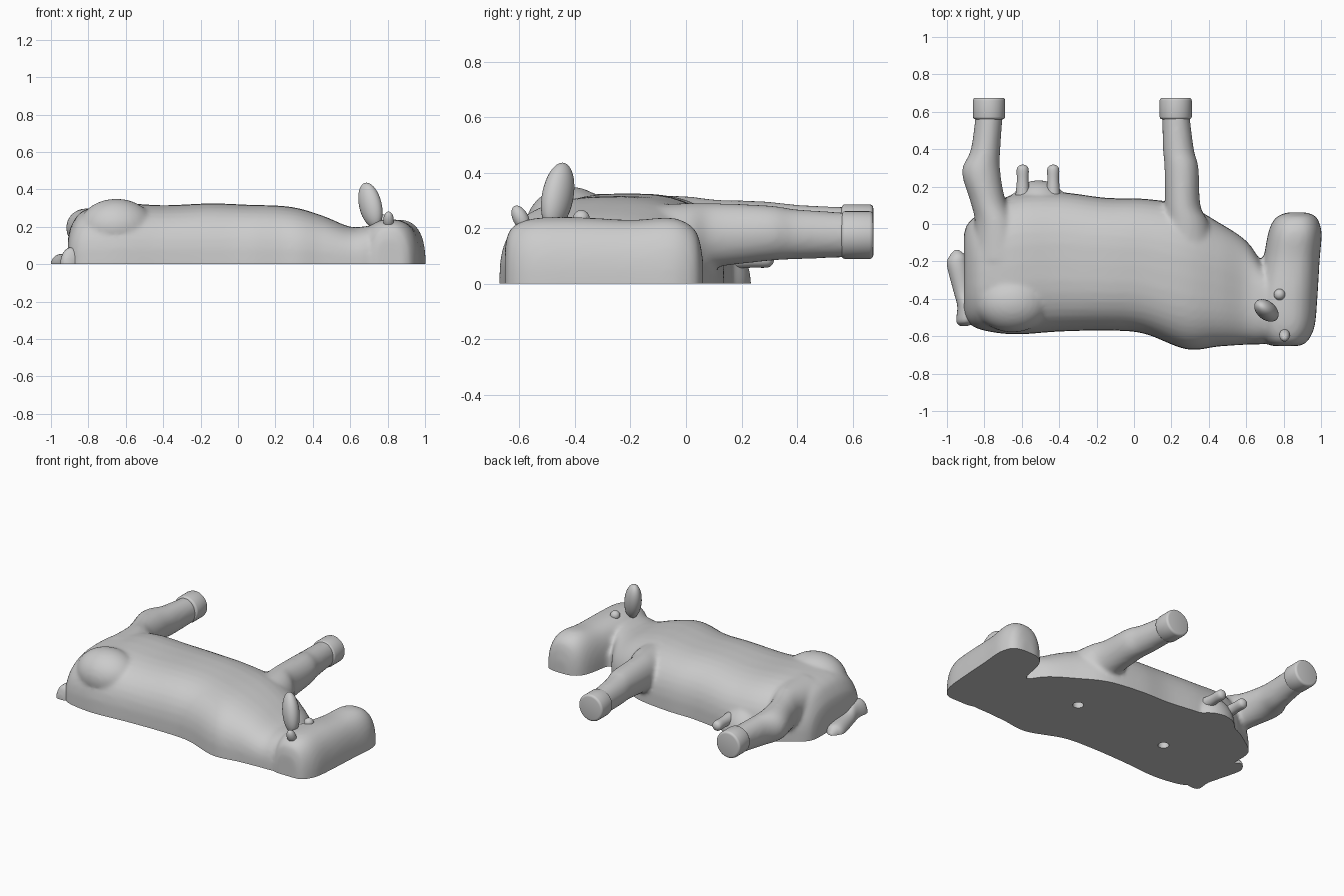
import bpy, bmesh, math
from mathutils import Vector, Matrix

cube = bpy.data.objects.get("Cube")
if cube:
    bpy.data.objects.remove(cube, do_unlink=True)

GREY = bpy.data.materials.new("plain grey")
GREY.use_nodes = True
GREY.diffuse_color = (0.6, 0.6, 0.6, 1)
GREY.node_tree.nodes["Principled BSDF"].inputs["Base Color"].default_value = GREY.diffuse_color


def catmull(a, b, c, d, t):
    return 0.5 * (2 * b + (c - a) * t + (2 * a - 5 * b + 4 * c - d) * t * t
                  + (3 * b - a - 3 * c + d) * t ** 3)


def refine(rows, steps=5):
    out = []
    for i in range(len(rows) - 1):
        quad = [rows[max(0, min(len(rows) - 1, i + k))] for k in (-1, 0, 1, 2)]
        out += [[catmull(*col, s / steps) for col in zip(*quad)] for s in range(steps)]
    return out + [list(rows[-1])]


def loft(bm, axis, rows, power=2.0, sides=40):
    """Rows hold station, low edge, high edge, centre height, half height."""
    rings = []
    for s, lo, hi, zc, h in refine(rows):
        ring = []
        for k in range(sides):
            a = math.tau * k / sides
            c, n = math.cos(a), math.sin(a)
            u = (lo + hi) / 2 + (hi - lo) / 2 * math.copysign(abs(c) ** (2 / power), c)
            z = zc + h * math.copysign(abs(n) ** (2 / power), n)
            ring.append(bm.verts.new((s, u, z) if axis == "x" else (u, s, z)))
        rings.append(ring)
    for r, q in zip(rings, rings[1:]):
        for k in range(sides):
            j = (k + 1) % sides
            bm.faces.new((r[k], r[j], q[j], q[k]))
    bm.faces.new(rings[0])
    bm.faces.new(rings[-1])


def blob(bm, centre, size, direction=(0, 0, 1)):
    turn = Vector(direction).to_track_quat("Z", "Y").to_matrix().to_4x4()
    m = Matrix.Translation(centre) @ turn @ Matrix.Diagonal((*size, 1))
    bmesh.ops.create_uvsphere(bm, u_segments=28, v_segments=18, radius=1, matrix=m)


def cut_floor(bm):
    bmesh.ops.bisect_plane(bm, geom=bm.verts[:] + bm.edges[:] + bm.faces[:], dist=1e-5,
                           plane_co=(0, 0, 0), plane_no=(0, 0, 1), clear_inner=True)
    bmesh.ops.holes_fill(bm, edges=[e for e in bm.edges if e.is_boundary], sides=0)


def finish(bm, name):
    bmesh.ops.recalc_face_normals(bm, faces=bm.faces)
    me = bpy.data.meshes.new(name)
    bm.to_mesh(me)
    bm.free()
    me.materials.append(GREY)
    ob = bpy.data.objects.new(name, me)
    bpy.context.collection.objects.link(ob)
    return ob


def activate(ob):
    bpy.ops.object.select_all(action="DESELECT")
    ob.select_set(True)
    bpy.context.view_layer.objects.active = ob


def smooth(ob, degrees=45):
    activate(ob)
    bpy.ops.object.shade_smooth_by_angle(angle=math.radians(degrees))


# Torso, neck and head, with rounded ends
bm = bmesh.new()
loft(bm, "x", [(-.91, -.46, -.06, 0, .13), (-.89, -.52, 0, 0, .21), (-.82, -.565, .06, 0, .29),
               (-.64, -.59, .16, 0, .325), (-.4, -.575, .17, 0, .315), (-.15, -.57, .14, 0, .325),
               (.05, -.585, .135, 0, .318), (.28, -.67, .10, 0, .307), (.45, -.655, .01, 0, .26),
               (.6, -.645, -.09, 0, .2), (.7, -.64, -.22, 0, .205), (.8, -.6, -.25, 0, .2)], 2.8)
loft(bm, "y", [(-.652, .74, .88, 0, .13), (-.63, .7, .925, 0, .2), (-.55, .66, .965, 0, .235),
               (-.4, .65, .98, 0, .24), (-.2, .69, .992, 0, .23), (-.06, .715, 1.003, 0, .238),
               (.01, .74, .99, 0, .215), (.045, .775, .965, 0, .17), (.062, .82, .92, 0, .08)], 2.5)

# Hip, udder bulge
blob(bm, (-.65, -.42, .2), (.2, .16, .15))
blob(bm, (-.51, .1, .0), (.15, .135, .17))

# Legs
loft(bm, "y", [(-.2, .13, .44, .16, .12), (0, .16, .4, .17, .12), (.1, .165, .355, .175, .115),
               (.3, .163, .345, .182, .1), (.4, .155, .32, .178, .09), (.6, .15, .295, .175, .08)])
loft(bm, "y", [(-.2, -.87, -.55, .19, .13), (0, -.85, -.625, .19, .125), (.12, -.875, -.685, .19, .112),
               (.28, -.92, -.715, .195, .102), (.4, -.872, -.715, .19, .095), (.6, -.845, -.7, .195, .08)])

# Blend the masses into one skin and slice it flat
body = finish(bm, "body")
activate(body)
mod = body.modifiers.new("blend", "REMESH")
mod.mode, mod.voxel_size = "VOXEL", .013
bpy.ops.object.modifier_apply(modifier=mod.name)
mod = body.modifiers.new("soften", "SMOOTH")
mod.factor, mod.iterations = .5, 8
bpy.ops.object.modifier_apply(modifier=mod.name)
bm = bmesh.new()
bm.from_mesh(body.data)
cut_floor(bm)
bm.to_mesh(body.data)
bm.free()

# Two peg holes in the flat underside
for x, y in ((.24, -.23), (-.455, -.27)):
    bm = bmesh.new()
    bmesh.ops.create_cone(bm, cap_ends=True, segments=24, radius1=.033, radius2=.033, depth=.16,
                          matrix=Matrix.Translation((x, y, 0)))
    cutter = finish(bm, "peg_cutter")
    cutter.hide_render = True
    activate(body)
    mod = body.modifiers.new("peg", "BOOLEAN")
    mod.operation, mod.solver, mod.object = "DIFFERENCE", "EXACT", cutter
    bpy.ops.object.modifier_apply(modifier=mod.name)
    bpy.data.objects.remove(cutter, do_unlink=True)
smooth(body)

# Hooves
for name, x, z in (("front_hoof", .223, .175), ("rear_hoof", -.775, .2)):
    bm = bmesh.new()
    m = Matrix.Translation((x, .617, z)) @ Matrix.Rotation(math.pi / 2, 4, "X")
    bmesh.ops.create_cone(bm, cap_ends=True, segments=40, radius1=.086, radius2=.086, depth=.115, matrix=m)
    rims = [e for e in bm.edges if any(len(f.verts) > 4 for f in e.link_faces)]
    bmesh.ops.bevel(bm, geom=rims, offset=.014, segments=3, profile=.5, affect="EDGES")
    smooth(finish(bm, name), 40)

# Teats
for name, x in (("rear_teat", -.595), ("front_teat", -.432)):
    bm = bmesh.new()
    loft(bm, "y", [(.1, x - .045, x + .045, .09, .045), (.22, x - .032, x + .032, .09, .033),
                   (.29, x - .032, x + .032, .09, .032), (.31, x - .022, x + .022, .09, .022),
                   (.317, x - .006, x + .006, .09, .006)], sides=24)
    smooth(finish(bm, name), 60)

# Tail lying along the rump, with a wider tuft
bm = bmesh.new()
loft(bm, "y", [(-.545, -.93, -.89, 0, .03), (-.52, -.95, -.84, 0, .085), (-.44, -.945, -.84, 0, .085),
               (-.36, -.965, -.86, 0, .055), (-.22, -1.0, -.885, 0, .055), (-.17, -.985, -.9, 0, .045),
               (-.14, -.96, -.935, 0, .012)])
cut_floor(bm)
smooth(finish(bm, "tail"))

# Ear, horn and eye
for name, centre, size, lean in (("ear", (.708, -.462, .315), (.05, .066, .125), (-.25, .2, 1)),
                                 ("horn", (.805, -.595, .235), (.028, .028, .05), (0, -.5, 1)),
                                 ("eye", (.778, -.377, .235), (.03, .03, .03), (0, 0, 1))):
    bm = bmesh.new()
    blob(bm, centre, size, lean)
    smooth(finish(bm, name), 60)
